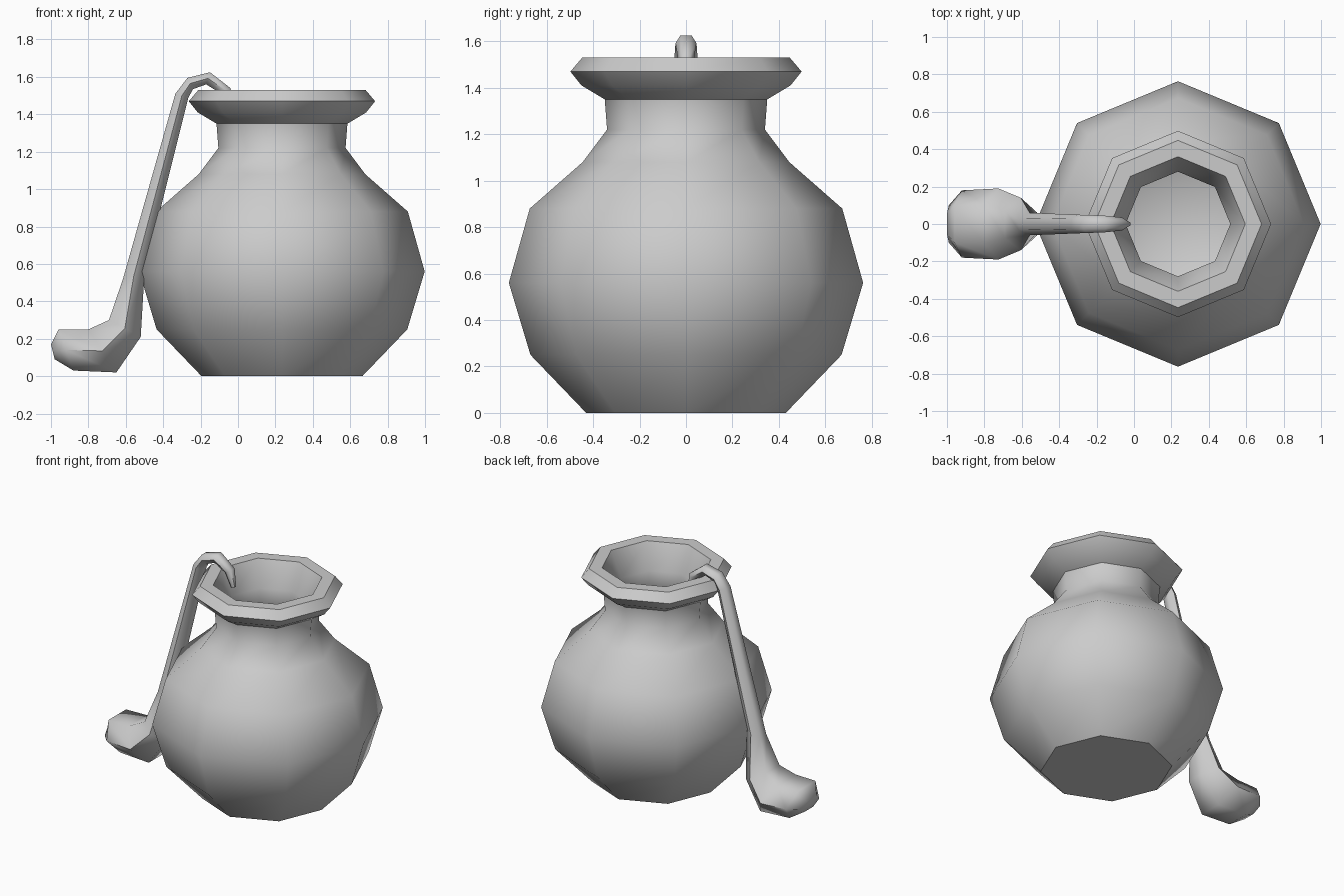
import bpy, bmesh, math
from mathutils import Vector

cube = bpy.data.objects.get("Cube")
if cube:
    bpy.data.objects.remove(cube, do_unlink=True)

grey = bpy.data.materials.new("grey clay")
grey.use_nodes = True
colour = (0.6, 0.6, 0.6, 1)
grey.diffuse_color = colour
grey.node_tree.nodes["Principled BSDF"].inputs["Base Color"].default_value = colour


def loft(name, rings, smooth_angle):
    """Skin a list of point rings and close both ends."""
    bm = bmesh.new()
    loops = [[bm.verts.new(p) for p in ring] for ring in rings]
    n = len(loops[0])
    for a, b in zip(loops, loops[1:]):
        for i in range(n):
            j = (i + 1) % n
            bm.faces.new((a[i], a[j], b[j], b[i]))
    bm.faces.new(loops[0])
    bm.faces.new(loops[-1])
    bmesh.ops.recalc_face_normals(bm, faces=bm.faces[:])
    mesh = bpy.data.meshes.new(name)
    bm.to_mesh(mesh)
    bm.free()
    mesh.materials.append(grey)
    obj = bpy.data.objects.new(name, mesh)
    bpy.context.collection.objects.link(obj)
    bpy.ops.object.select_all(action='DESELECT')
    obj.select_set(True)
    bpy.context.view_layer.objects.active = obj
    bpy.ops.object.shade_smooth_by_angle(angle=math.radians(smooth_angle))
    return obj


# Eight-sided pot: outer wall, rim, then inner wall down to the floor
SIDES, CENTRE = 8, 0.235
profile = [(.43, 0), (.67, .25), (.763, .56), (.673, .88), (.445, 1.08),
           (.34, 1.22), (.35, 1.35), (.45, 1.41), (.498, 1.47), (.447, 1.53),
           (.36, 1.53), (.28, 1.35), (.28, 1.22), (.39, 1.04), (.6, .85),
           (.69, .56), (.61, .28), (.39, .07)]
turns = [math.tau * i / SIDES for i in range(SIDES)]
loft("pot", [[(CENTRE + r * math.cos(t), r * math.sin(t), z) for t in turns]
             for r, z in profile], 48)

# Ladle hooked over the rim: outer point, inner point (x, z) and half width
sections = [((-.02, 1.42), (-.05, 1.41), .015),
            ((-.04, 1.54), (-.09, 1.51), .035),
            ((-.15, 1.625), (-.17, 1.56), .045),
            ((-.27, 1.595), (-.24, 1.535), .048),
            ((-.335, 1.51), (-.265, 1.49), .05),
            ((-.615, .52), (-.50, .55), .06),
            ((-.69, .30), (-.52, .21), .14),
            ((-.80, .25), (-.65, .02), .19),
            ((-.96, .25), (-.88, .03), .18),
            ((-1.0, .17), (-.98, .09), .10)]
# Hexagonal cross-section: (outer-to-inner fraction, width fraction)
half = [(0, .55), (.5, 1), (1, .45)]
section = half + [(f, -w) for f, w in reversed(half)]
rings = []
for outer, inner, width in sections:
    o, i = Vector((outer[0], 0, outer[1])), Vector((inner[0], 0, inner[1]))
    rings.append([o.lerp(i, f) + Vector((0, w * width, 0)) for f, w in section])
loft("ladle", rings, 60)
